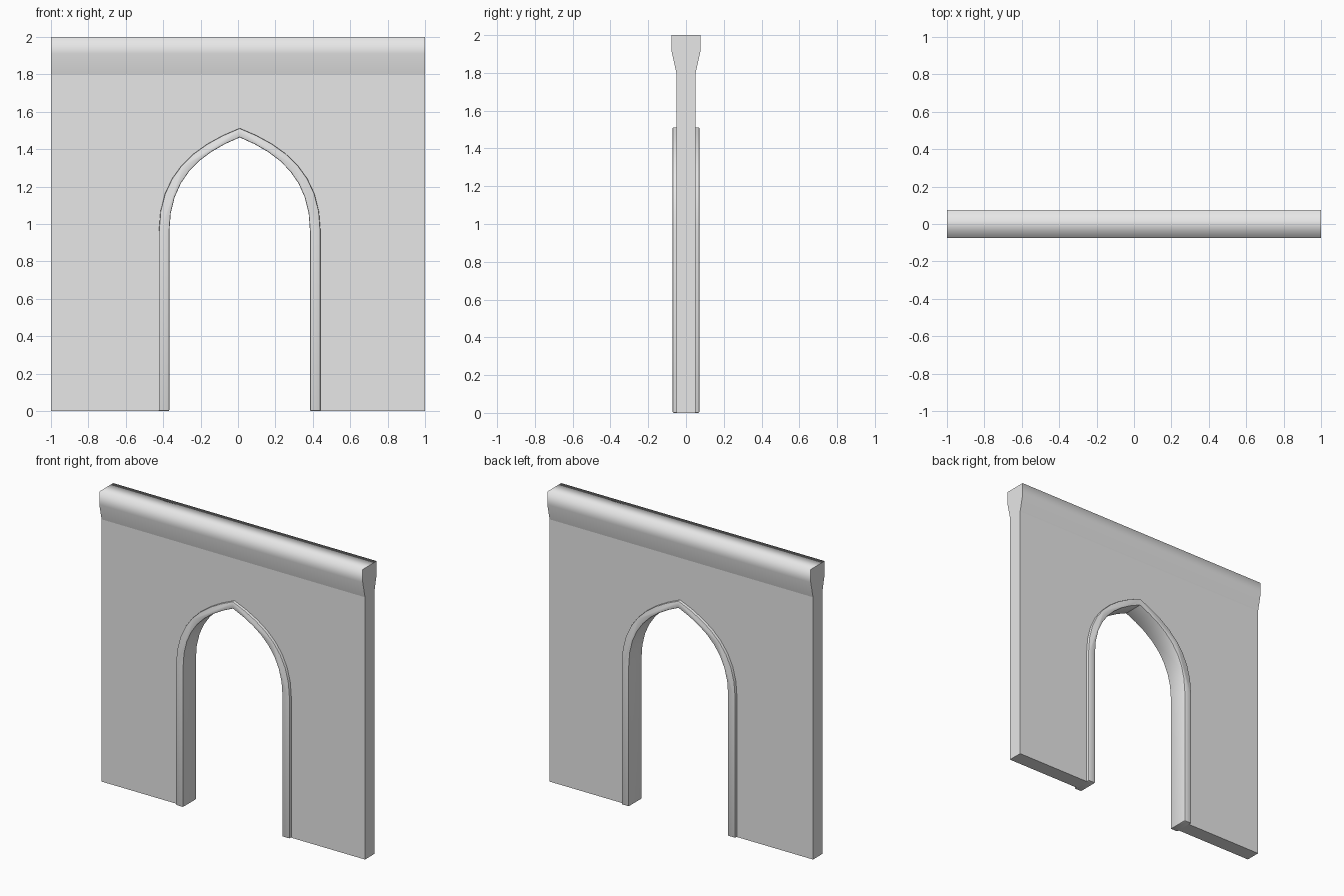
import bpy
import bmesh
import math
from mathutils import Vector
from mathutils.geometry import interpolate_bezier

cube = bpy.data.objects.get("Cube")
if cube:
    bpy.data.objects.remove(cube, do_unlink=True)

ARCH_X = 0.009      # the doorway sits slightly off centre
SPRING = 0.96       # height where the arch begins

stone = bpy.data.materials.new("light grey stone")
stone.use_nodes = True
stone.diffuse_color = (0.8, 0.8, 0.8, 1)
stone.node_tree.nodes["Principled BSDF"].inputs["Base Color"].default_value = (0.8, 0.8, 0.8, 1)


def arch_line(half, apex):
    """Pointed arch outline (x, z), from the left-hand foot over the apex to the other foot."""
    rise = apex - SPRING
    curve = interpolate_bezier(Vector((half, SPRING)), Vector((half, SPRING + rise * 0.55)),
                               Vector((half * 0.58, SPRING + rise * 0.825)), Vector((0, apex)), 9)
    side = [(half, 0)] + [(p.x, p.y) for p in curve]
    return ([(ARCH_X - x, z) for x, z in side]
            + [(ARCH_X + x, z) for x, z in reversed(side[:-1])])


def prism(name, points, start, end, edit=None):
    """Extrude a closed outline of 3D points from offset start to offset end."""
    bm = bmesh.new()
    face = bm.faces.new([bm.verts.new(Vector(p) + Vector(start)) for p in points])
    extruded = bmesh.ops.extrude_face_region(bm, geom=[face], use_keep_orig=True)
    moved = [v for v in extruded["geom"] if isinstance(v, bmesh.types.BMVert)]
    bmesh.ops.translate(bm, verts=moved, vec=Vector(end) - Vector(start))
    bmesh.ops.recalc_face_normals(bm, faces=bm.faces)
    if edit:
        edit(bm)
    mesh = bpy.data.meshes.new(name)
    bm.to_mesh(mesh)
    bm.free()
    mesh.materials.append(stone)
    obj = bpy.data.objects.new(name, mesh)
    bpy.context.collection.objects.link(obj)
    return obj


def smooth(obj, degrees):
    bpy.ops.object.select_all(action="DESELECT")
    obj.select_set(True)
    bpy.context.view_layer.objects.active = obj
    bpy.ops.object.shade_smooth_by_angle(angle=math.radians(degrees))


def soften_rims(bm):
    rims = [e for e in bm.edges if e.calc_face_angle(0) > math.radians(60)]
    bmesh.ops.bevel(bm, geom=rims, offset=0.006, segments=2, profile=0.5, affect="EDGES")


def round_shading(bm):
    """Smooth the long edges of the coping, keeping its ends and foot crisp."""
    for face in bm.faces:
        face.smooth = abs(face.normal.x) < 0.5
    for edge in bm.edges:
        a, b = edge.verts
        edge.smooth = abs(a.co.x - b.co.x) > 1 and a.co.z > 1.85


# Wall with the doorway cut out of its outline
outline = [(-1, 1.8), (-1, 0)] + arch_line(0.405, 1.49) + [(1, 0), (1, 1.8)]
prism("wall", [(x, 0, z) for x, z in outline], (0, -0.051, 0), (0, 0.051, 0))

# Flared coping along the top of the wall
half_profile = [(0.051, 1.8), (0.0755, 1.91), (0.0755, 2)]
profile = half_profile + [(-y, z) for y, z in reversed(half_profile)]
prism("coping", [(0, y, z) for y, z in profile], (-1, 0, 0), (1, 0, 0), round_shading)

# Raised frame lining the doorway on both sides
band = arch_line(0.432, 1.512) + arch_line(0.376, 1.463)[::-1]
frame = prism("door_frame", [(x, 0, z) for x, z in band],
              (0, -0.071, 0), (0, 0.071, 0), soften_rims)
smooth(frame, 35)
